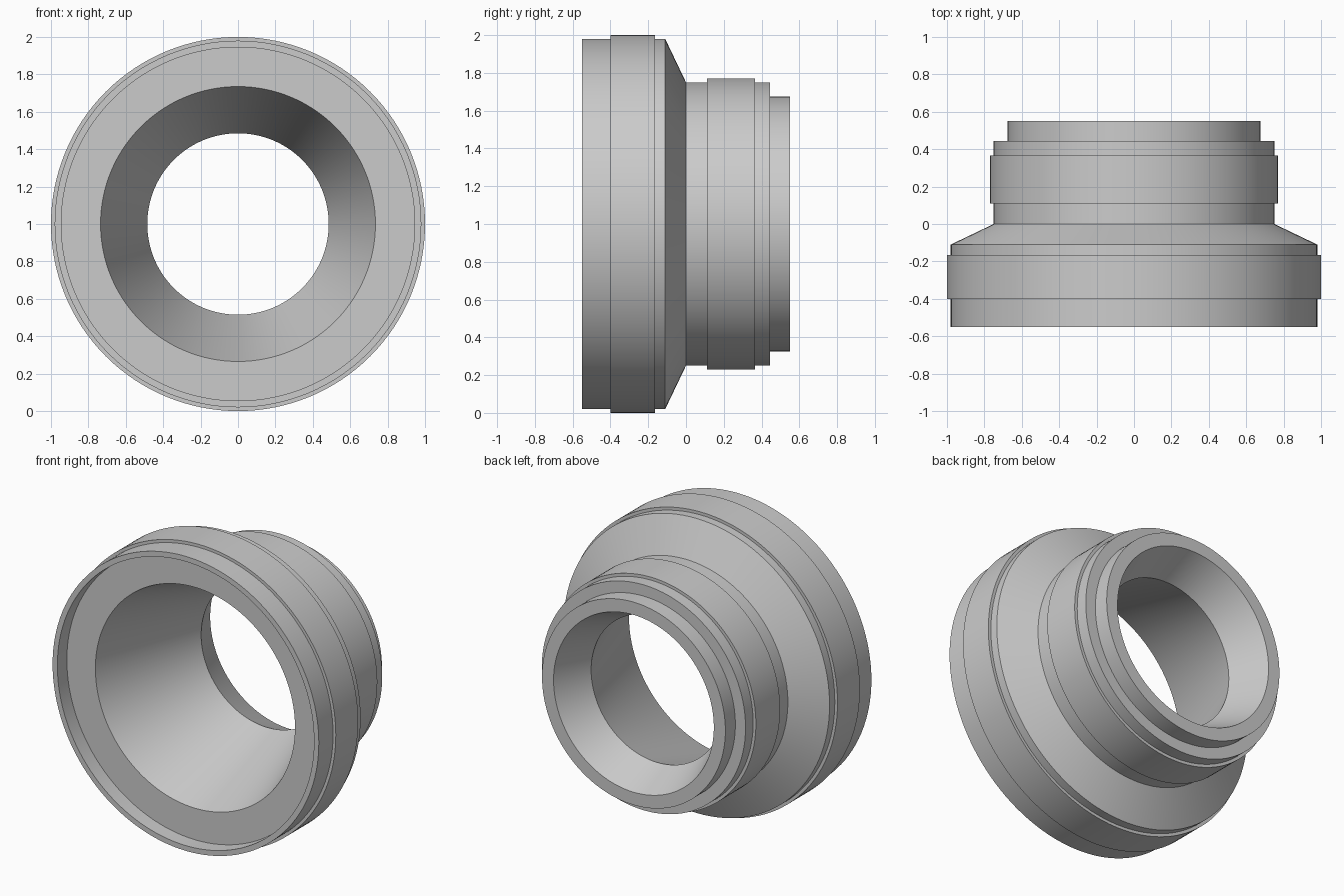
import bpy
import bmesh
from math import cos, sin, tau, radians

cube = bpy.data.objects.get("Cube")
if cube:
    bpy.data.objects.remove(cube, do_unlink=True)

SEGMENTS = 128
AXIS_HEIGHT = 1.0

# Closed cross-section as (radius, y), front to back outside, then back through the bore
PROFILE = [
    # front socket, raised band and shoulder
    (0.98, -0.55), (0.98, -0.40), (1.00, -0.40), (1.00, -0.165),
    (0.98, -0.165), (0.98, -0.11), (0.75, 0.0),
    # rear neck, raised band and stepped spigot
    (0.75, 0.11), (0.77, 0.11), (0.77, 0.365), (0.75, 0.365),
    (0.75, 0.445), (0.675, 0.445), (0.675, 0.55),
    # flared rear opening, throat, tapered bore and front recess
    (0.59, 0.55), (0.485, 0.305), (0.735, -0.45), (0.945, -0.45), (0.945, -0.55),
]


def make_material(name, color):
    mat = bpy.data.materials.new(name)
    mat.use_nodes = True
    mat.diffuse_color = color
    mat.node_tree.nodes["Principled BSDF"].inputs["Base Color"].default_value = color
    return mat


def revolve(name, profile, mat):
    """Turn a closed profile around the y axis."""
    bm = bmesh.new()
    rings = []
    for radius, y in profile:
        rings.append([bm.verts.new((radius * cos(tau * i / SEGMENTS), y,
                                    radius * sin(tau * i / SEGMENTS)))
                      for i in range(SEGMENTS)])
    for ring, following in zip(rings, rings[1:] + rings[:1]):
        for i in range(SEGMENTS):
            j = (i + 1) % SEGMENTS
            bm.faces.new((ring[i], ring[j], following[j], following[i]))
    bmesh.ops.recalc_face_normals(bm, faces=bm.faces[:])
    mesh = bpy.data.meshes.new(name)
    bm.to_mesh(mesh)
    bm.free()
    mesh.materials.append(mat)
    obj = bpy.data.objects.new(name, mesh)
    bpy.context.collection.objects.link(obj)
    return obj


gray = make_material("light gray", (0.6, 0.6, 0.6, 1.0))
adapter = revolve("stepped_adapter_ring", PROFILE, gray)
adapter.location.z = AXIS_HEIGHT

# Smooth round walls with crisp steps
bpy.ops.object.select_all(action='DESELECT')
adapter.select_set(True)
bpy.context.view_layer.objects.active = adapter
bpy.ops.object.shade_smooth_by_angle(angle=radians(25))
